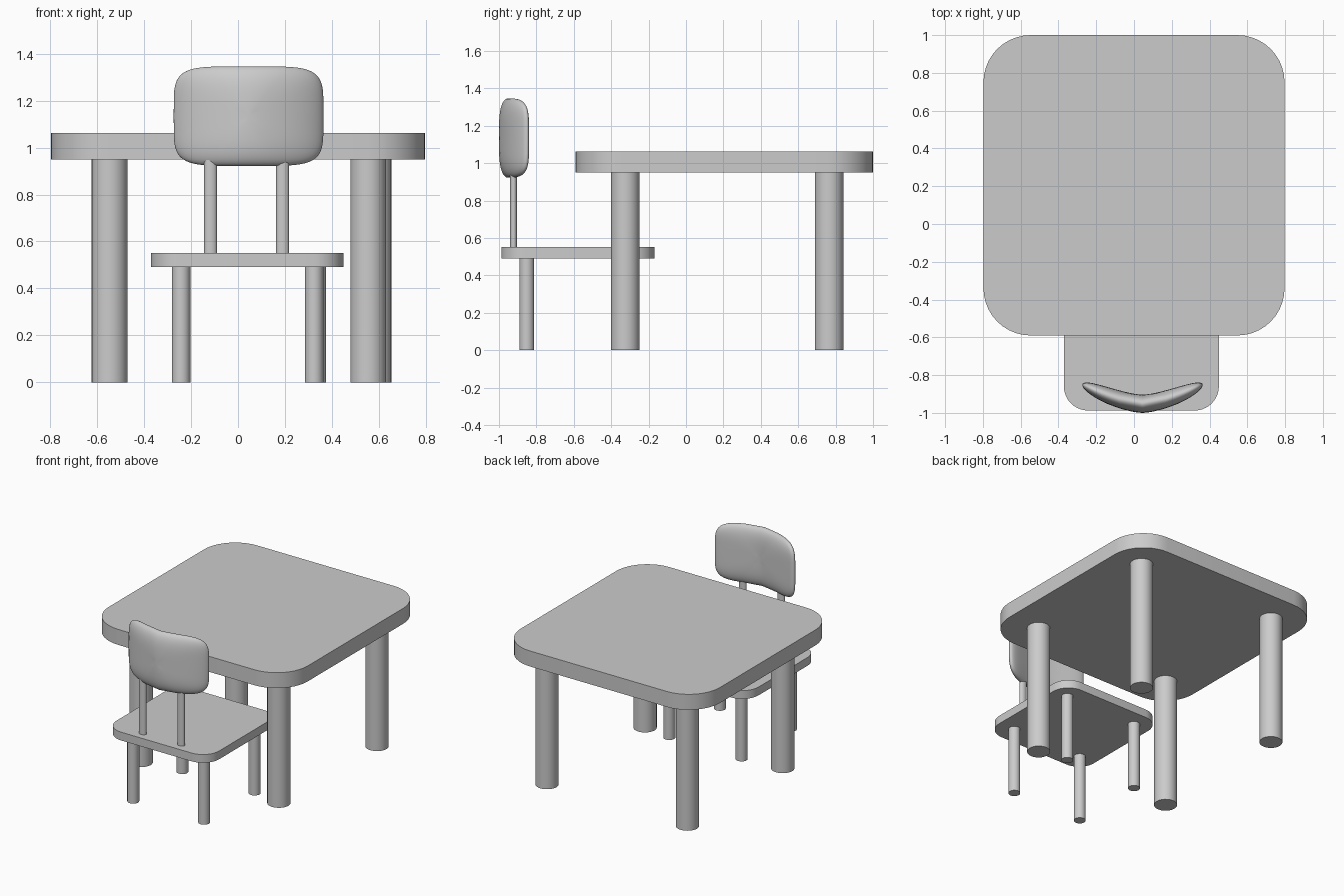
import bpy, bmesh
from math import sin, cos, pi, radians, copysign

if "Cube" in bpy.data.objects:
    bpy.data.objects.remove(bpy.data.objects["Cube"])


def finish(name, bm, angle=30):
    bmesh.ops.recalc_face_normals(bm, faces=bm.faces)
    me = bpy.data.meshes.new(name)
    bm.to_mesh(me)
    bm.free()
    ob = bpy.data.objects.new(name, me)
    bpy.context.collection.objects.link(ob)
    bpy.ops.object.select_all(action='DESELECT')
    ob.select_set(True)
    bpy.context.view_layer.objects.active = ob
    bpy.ops.object.shade_smooth_by_angle(angle=radians(angle))
    return ob


def prism(name, outline, z0, z1):
    """Extrude a flat outline from z0 up to z1."""
    bm = bmesh.new()
    face = bm.faces.new([bm.verts.new((x, y, z0)) for x, y in outline])
    ext = bmesh.ops.extrude_face_region(bm, geom=[face])
    top = [g for g in ext['geom'] if isinstance(g, bmesh.types.BMVert)]
    bmesh.ops.translate(bm, verts=top, vec=(0, 0, z1 - z0))
    return finish(name, bm)


def ellipse(cx, cy, rx, ry, n=32):
    return [(cx + rx * cos(2 * pi * i / n), cy + ry * sin(2 * pi * i / n)) for i in range(n)]


def rounded_rect(cx, cy, hx, hy, r, n=10):
    pts = []
    for q, (sx, sy) in enumerate(((1, 1), (-1, 1), (-1, -1), (1, -1))):
        for i in range(n + 1):
            a = (q + i / n) * pi / 2
            pts.append((cx + sx * (hx - r) + r * cos(a), cy + sy * (hy - r) + r * sin(a)))
    return pts


def table(prefix, top_name, cx, cy, s, z_leg, z_top):
    """Rounded slab on four round legs; the seat is a scaled-down table."""
    prism(top_name, rounded_rect(cx, cy, 0.797 * s, 0.795 * s, 0.25 * s), z_leg, z_top)
    legs = {"front_left": (-0.547, -0.53), "front_right": (0.555, -0.53),
            "back_left": (-0.547, 0.56), "back_right": (0.577, 0.56)}
    for side, (x, y) in legs.items():
        prism(f"{prefix}_{side}_leg",
              ellipse(cx + x * s, cy + y * s, 0.0765 * s, 0.0765 * s), 0, z_leg)


# Table and chair base
table("table", "table_top", 0, 0.205, 1.0, 0.95, 1.062)
table("chair", "seat", 0.039, -0.578, 0.515, 0.491, 0.551)

# Posts holding the backrest
for side, x in (("left", -0.117), ("right", 0.19)):
    prism(f"{side}_back_post", ellipse(x, -0.922, 0.0275, 0.019, 24), 0.551, 0.96)


# Cushioned backrest: stacked superellipse rings, bent around the sitter
def backrest(cx=0.045, cz=1.134, hx=0.319, hz=0.212, ht=0.048, n=64, layers=24):
    def spow(v, e):
        return copysign(abs(v) ** e, v)

    def place(u, w, t):
        return (cx + hx * u, -0.952 + 0.1 * abs(u) ** 1.5 + ht * t, cz + hz * w)

    bm = bmesh.new()
    rings = []
    for j in range(1, layers):
        phi = -pi / 2 + pi * j / layers
        s = cos(phi) ** 0.55
        rings.append([bm.verts.new(place(s * spow(cos(a), 0.4), s * spow(sin(a), 0.4), sin(phi)))
                      for a in (2 * pi * i / n for i in range(n))])
    for a, b in zip(rings, rings[1:]):
        for i in range(n):
            k = (i + 1) % n
            bm.faces.new((a[i], a[k], b[k], b[i]))
    # close front and back with inner rings that follow the bend
    for ring, t in ((rings[0], -1), (rings[-1], 1)):
        prev = ring
        s0 = cos(-pi / 2 + pi / layers) ** 0.55
        for f in (0.66, 0.33):
            cur = [bm.verts.new(place(f * s0 * spow(cos(2 * pi * i / n), 0.4),
                                      f * s0 * spow(sin(2 * pi * i / n), 0.4), t))
                   for i in range(n)]
            for i in range(n):
                k = (i + 1) % n
                bm.faces.new((prev[i], prev[k], cur[k], cur[i]))
            prev = cur
        tip = bm.verts.new(place(0, 0, t))
        for i in range(n):
            bm.faces.new((prev[i], prev[(i + 1) % n], tip))
    return finish("backrest", bm, 60)


backrest()
